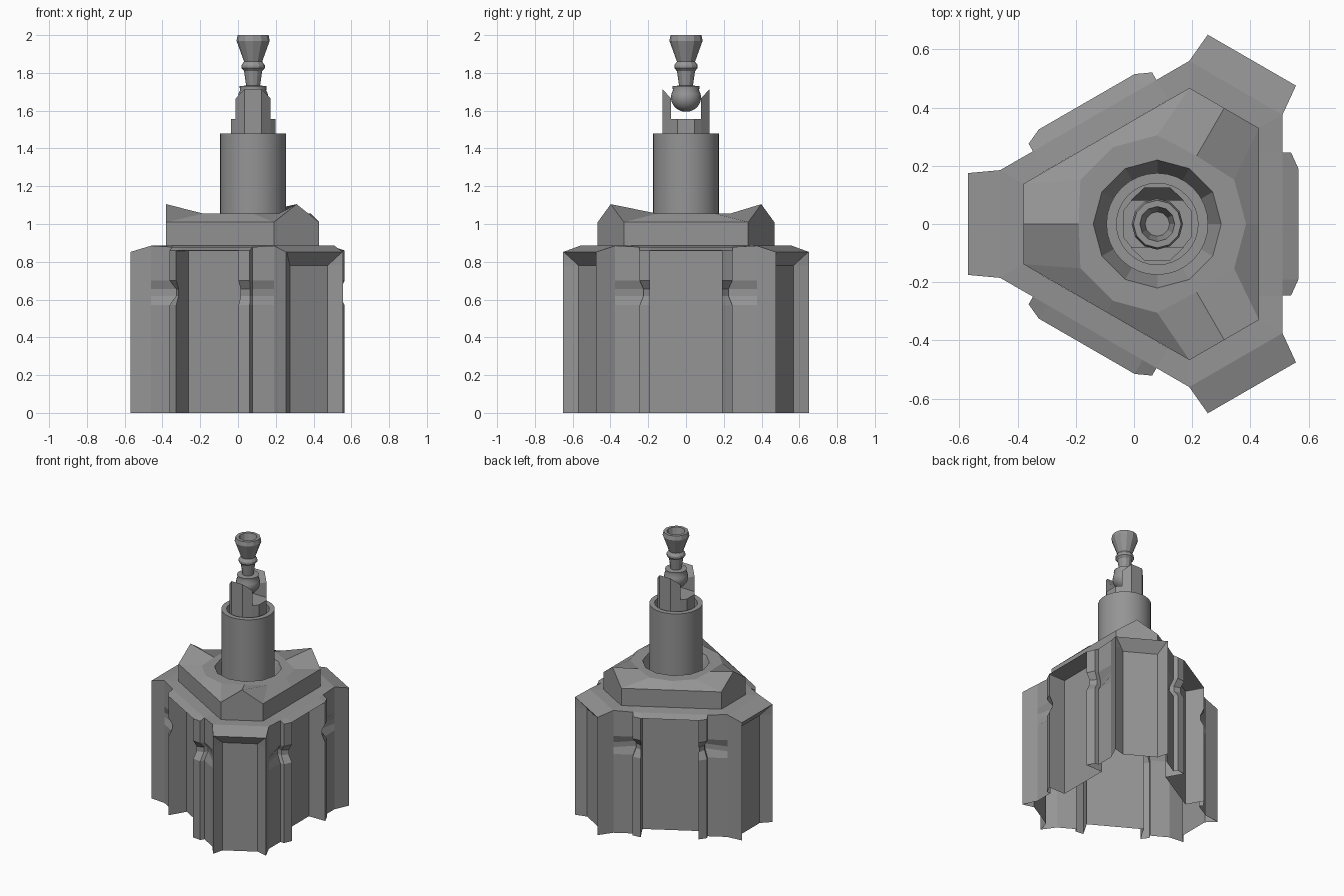
import bpy, bmesh
from math import sin, cos, radians, pi

if "Cube" in bpy.data.objects:
    bpy.data.objects.remove(bpy.data.objects["Cube"])

CX = 0.08  # axis of the three-fold symmetry

metal = bpy.data.materials.new("dark_grey")
metal.diffuse_color = (0.3, 0.3, 0.3, 1)
metal.use_nodes = True
metal.node_tree.nodes["Principled BSDF"].inputs["Base Color"].default_value = metal.diffuse_color


def polar(d, t, deg):
    """Point at distance d along a direction, t sideways (counter-clockwise)."""
    a = radians(deg)
    return CX + d * cos(a) - t * sin(a), d * sin(a) + t * cos(a)


def loft(name, rows, cap_bottom=False, cap_top=False, smooth=False):
    """Skin closed loops of equal length into one object."""
    bm = bmesh.new()
    vs = [[bm.verts.new(p) for p in row] for row in rows]
    n = len(rows[0])
    for lo, hi in zip(vs, vs[1:]):
        for i in range(n):
            j = (i + 1) % n
            bm.faces.new((lo[i], lo[j], hi[j], hi[i]))
    if cap_bottom:
        bm.faces.new(vs[0][::-1])
    if cap_top:
        bm.faces.new(vs[-1])
    bmesh.ops.remove_doubles(bm, verts=bm.verts, dist=1e-4)
    me = bpy.data.meshes.new(name)
    bm.to_mesh(me)
    bm.free()
    me.materials.append(metal)
    ob = bpy.data.objects.new(name, me)
    bpy.context.collection.objects.link(ob)
    if smooth:
        bpy.ops.object.select_all(action='DESELECT')
        bpy.context.view_layer.objects.active = ob
        ob.select_set(True)
        bpy.ops.object.shade_smooth_by_angle(angle=radians(35))
    return ob


def lathe(name, profile, sides, **kw):
    rows = [[(CX + r * cos(2 * pi * i / sides), r * sin(2 * pi * i / sides), z)
             for i in range(sides)] for r, z in profile]
    return loft(name, rows, **kw)


def three_fold(arm, wall):
    """Loop from (d, t, z) points of one arm and the wall after it."""
    row = []
    for base in (60, 180, 300):
        row += [(*polar(d, t, base), z) for d, t, z in arm]
        row += [(*polar(d, t, base + 60), z) for d, t, z in wall]
    return row


def at(pts, z):
    return [(d, t, z) for d, t in pts]


def mirrored(half):
    """Extend a half profile (t < 0) with its mirror image."""
    return half + [(d, -t) for d, t in half[::-1]]


# Housing: open-bottomed shell with channelled arms and ribbed, recessed walls
arm = mirrored([(.54, -.185), (.65, -.175), (.59, -.115)])
arm_rim = mirrored([(.54, -.185), (.65, -.175), (.65, -.17)])
wall = mirrored([(.43, -.245), (.46, -.245), (.485, -.19), (.355, -.19)])
groove = mirrored([(.395, -.225), (.425, -.225), (.46, -.19), (.355, -.19)])
lip = mirrored([(.43, -.245), (.46, -.245), (.485, -.19), (.485, -.185)])
rows = [three_fold(at(arm, z), at(w, z)) for z, w in
        ((0, wall), (.57, wall), (.62, groove), (.655, groove), (.70, wall))]
rows.append(three_fold(at(arm, .78), at(wall, .857)))
rim = [(d, t, .862 if d < .6 else .852) for d, t in arm_rim]
rows.append(three_fold(rim, at(lip, .86)))
rows.append(three_fold([(.54, t if abs(t) < .175 else (.185 if t > 0 else -.185), .885)
                        for d, t in arm_rim], [(.43, t, .878) for d, t in lip]))
rows.append(three_fold([(.46, t * .74, .885) for d, t in arm_rim],
                       [(.35, t, .885) for d, t in lip]))
loft("housing", rows)

# Raised upper deck with three gabled corners and a twelve-sided well
hexa = [(.46, -.138), (.46, 0), (.46, .138)]
rows = [three_fold(at(hexa, .88), [(.35, 0, .88)]),
        three_fold([(.46, -.138, 1.01), (.46, 0, 1.105), (.46, .138, 1.01)],
                   [(.35, 0, 1.01)])]
for r_arm, r, z in ((.27, .305, 1.055), (.22, .22, 1.055), (.175, .175, .95)):
    rows.append(three_fold([(r * cos(pi / 6), -r * sin(pi / 6), z), (r_arm, 0, z),
                            (r * cos(pi / 6), r * sin(pi / 6), z)], [(r, 0, z)]))
loft("upper_deck", rows)

# Hollow column
lathe("column", [(.175, .94), (.175, 1.48), (.14, 1.48), (.14, 1.42)], 32,
      cap_top=True, smooth=True)

# Cradle base and its two prongs
base = [(.118, -.045), (.118, .045), (.085, .085), (-.085, .085),
        (-.118, .045), (-.118, -.045), (-.085, -.085), (.085, -.085)]
loft("cradle_base", [[(CX + x, y, z) for x, y in base] for z in (1.42, 1.555)],
     cap_top=True)
plan = [(.045, .08, 1.645), (.092, .08, 1.665), (.045, .125, 1.715),
        (-.045, .125, 1.715), (-.092, .08, 1.665), (-.045, .08, 1.645)]
for name, s in (("back_prong", 1), ("front_prong", -1)):
    loft(name, [[(CX + s * x, s * y, 1.42) for x, y, z in plan],
                [(CX + s * x, s * y, z) for x, y, z in plan]], cap_top=True)

# Pivot ball, cut flat at the top with a small collar
ball = [(.08 * sin(radians(a)), 1.67 - .076 * cos(radians(a)))
        for a in range(15, 121, 15)]
lathe("pivot_ball", ball + [(.072, 1.73), (.035, 1.733)], 16,
      cap_bottom=True, cap_top=True, smooth=True)

# Flared nozzle with a ring and an open mouth
lathe("nozzle", [(.035, 1.72), (.048, 1.81), (.062, 1.825), (.062, 1.84),
                 (.048, 1.86), (.088, 1.97), (.082, 2.0), (.06, 2.0), (.042, 1.92)],
      12, cap_top=True)
